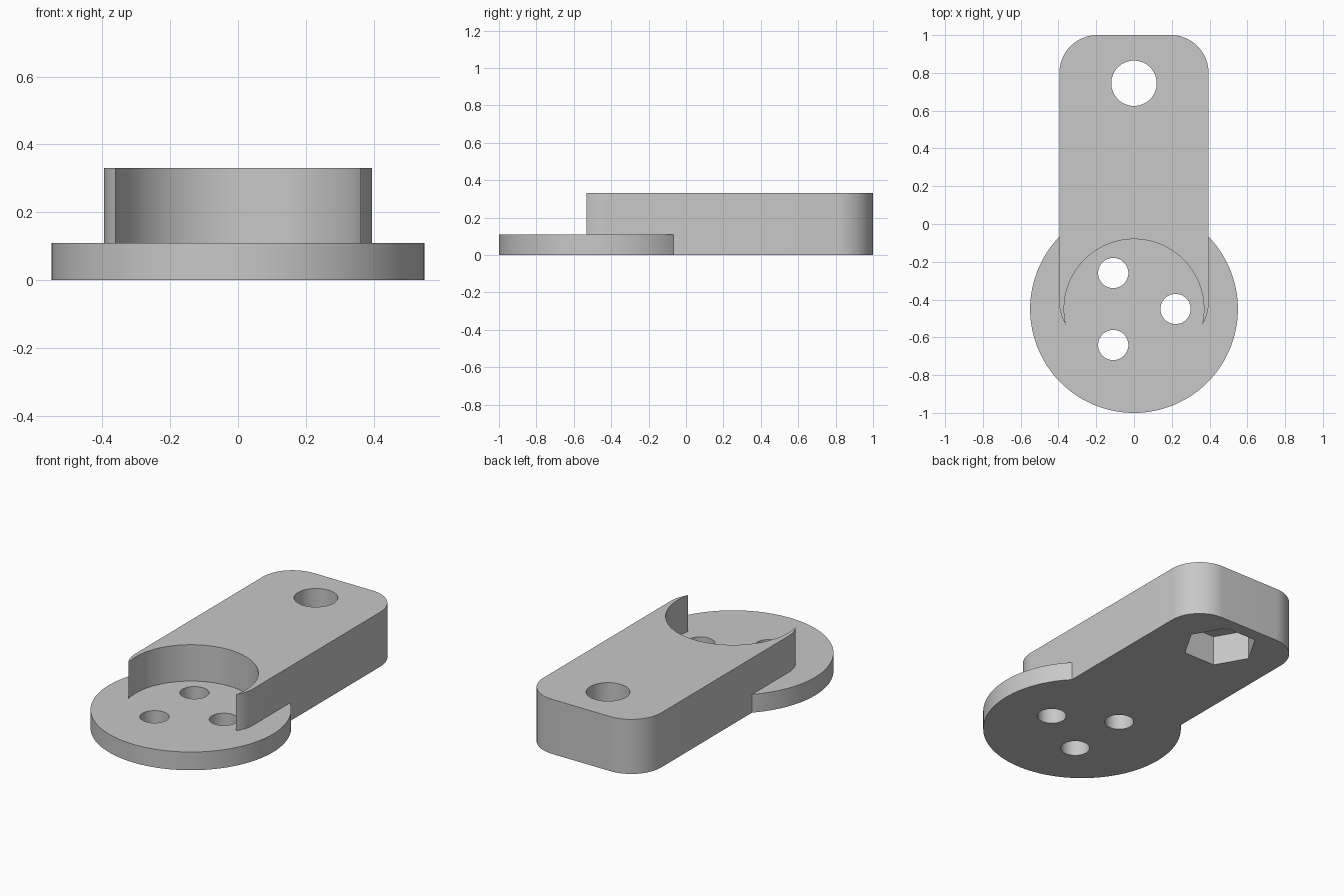
import bpy
import bmesh
from math import cos, sin, pi, radians

if "Cube" in bpy.data.objects:
    bpy.data.objects.remove(bpy.data.objects["Cube"], do_unlink=True)

GREY = (0.58, 0.58, 0.58, 1)
grey = bpy.data.materials.new("plain grey")
grey.use_nodes = True
grey.diffuse_color = GREY
grey.node_tree.nodes["Principled BSDF"].inputs["Base Color"].default_value = GREY


def circle(x, y, r, sides=96):
    return [(x + r * cos(2 * pi * i / sides), y + r * sin(2 * pi * i / sides))
            for i in range(sides)]


def rounded_rect(half_w, y0, y1, r, steps=16):
    corners = [(half_w - r, y1 - r), (r - half_w, y1 - r),
               (r - half_w, y0 + r), (half_w - r, y0 + r)]
    return [(cx + r * cos(pi / 2 * (k + i / steps)), cy + r * sin(pi / 2 * (k + i / steps)))
            for k, (cx, cy) in enumerate(corners) for i in range(steps + 1)]


def extrude(name, outline, z0, z1):
    """Solid prism from a closed outline."""
    bm = bmesh.new()
    base = bm.faces.new([bm.verts.new((x, y, z0)) for x, y in outline])
    top = bmesh.ops.extrude_face_region(bm, geom=[base])["geom"]
    bmesh.ops.translate(bm, vec=(0, 0, z1 - z0),
                        verts=[v for v in top if isinstance(v, bmesh.types.BMVert)])
    bmesh.ops.recalc_face_normals(bm, faces=bm.faces)
    mesh = bpy.data.meshes.new(name)
    bm.to_mesh(mesh)
    bm.free()
    mesh.materials.append(grey)
    ob = bpy.data.objects.new(name, mesh)
    bpy.context.collection.objects.link(ob)
    return ob


def combine(ob, other, operation):
    """Apply a boolean and discard the second solid."""
    mod = ob.modifiers.new("boolean", "BOOLEAN")
    mod.operation, mod.solver, mod.object = operation, "EXACT", other
    bpy.ops.object.select_all(action="DESELECT")
    bpy.context.view_layer.objects.active = ob
    ob.select_set(True)
    bpy.ops.object.modifier_apply(modifier=mod.name)
    bpy.data.objects.remove(other, do_unlink=True)


DISC_Y, DISC_TOP, ARM_TOP, BOLT_Y = -0.45, 0.11, 0.33, 0.745

# Rounded arm joined to the round flange
bracket = extrude("arm_bracket", rounded_rect(0.395, -0.62, 1.0, 0.2), 0, ARM_TOP)
combine(bracket, extrude("flange", circle(0, DISC_Y, 0.55, 128), 0, DISC_TOP), "UNION")

# Round seat cut into the arm above the flange
combine(bracket, extrude("seat_cutter", circle(0, DISC_Y, 0.37), DISC_TOP, 0.6), "DIFFERENCE")

# Three screw holes around the flange centre
for i in range(3):
    a = 2 * pi * i / 3
    hole = circle(0.22 * cos(a), DISC_Y + 0.22 * sin(a), 0.08, 48)
    combine(bracket, extrude("screw_cutter", hole, -0.2, 0.6), "DIFFERENCE")

# Bolt hole with a hexagonal nut pocket underneath
combine(bracket, extrude("bolt_cutter", circle(0, BOLT_Y, 0.12, 64), -0.2, 0.6), "DIFFERENCE")
combine(bracket, extrude("nut_cutter", circle(0, BOLT_Y, 0.207, 6), -0.2, 0.18), "DIFFERENCE")

# Smooth round walls, keep the edges crisp
bpy.ops.object.shade_smooth_by_angle(angle=radians(30))
